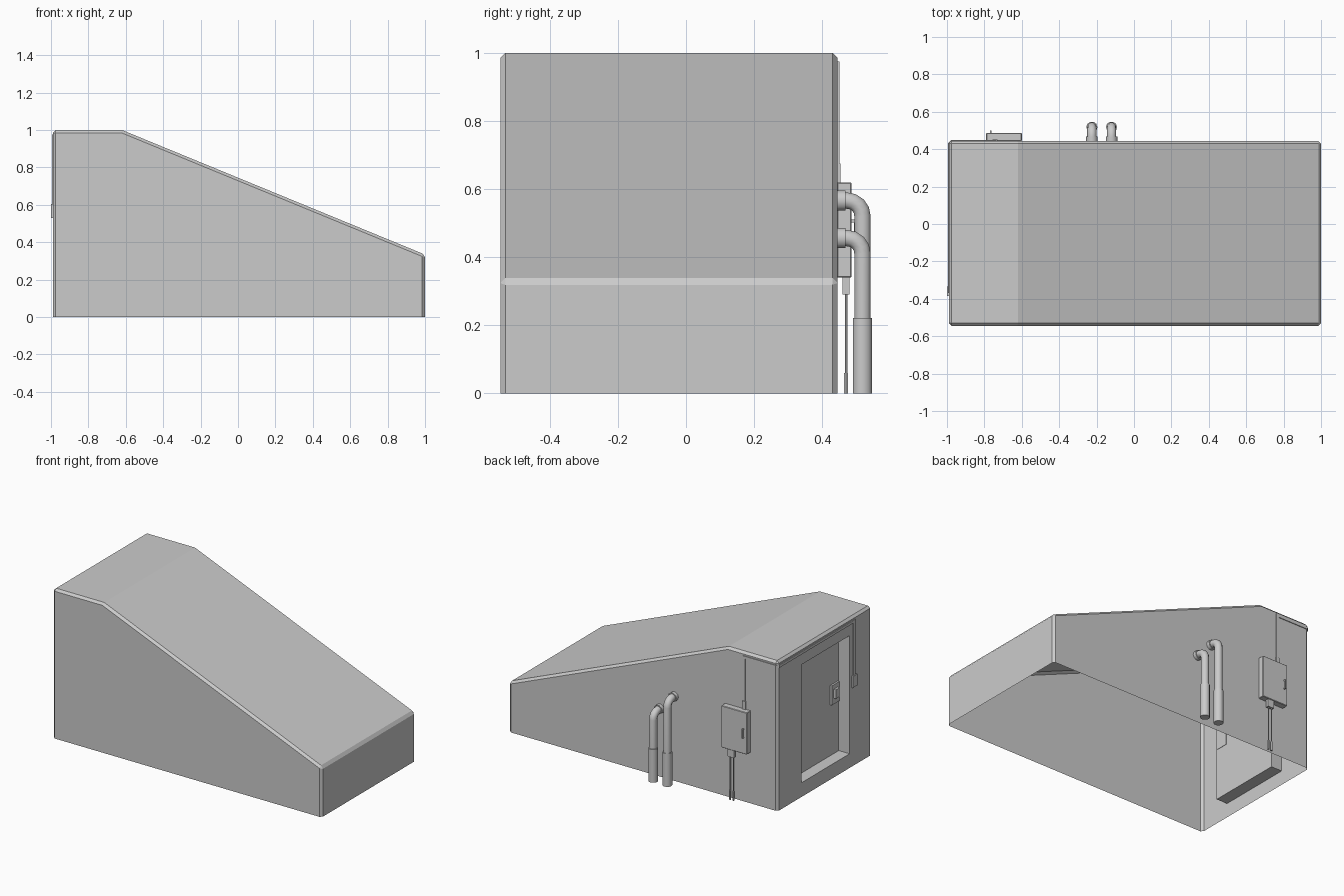
import bpy, bmesh
from math import sin, cos, pi, radians
from mathutils import Vector

if "Cube" in bpy.data.objects:
    bpy.data.objects.remove(bpy.data.objects["Cube"])


def add_mesh(name, bm):
    me = bpy.data.meshes.new(name)
    bm.to_mesh(me)
    bm.free()
    ob = bpy.data.objects.new(name, me)
    bpy.context.collection.objects.link(ob)
    return ob


def prism(pts, axis_vec, bm=None):
    """Extrude a closed outline of 3D points along a vector."""
    bm = bm or bmesh.new()
    a = [bm.verts.new(p) for p in pts]
    b = [bm.verts.new(Vector(p) + Vector(axis_vec)) for p in pts]
    bm.faces.new(a)
    bm.faces.new(b[::-1])
    n = len(pts)
    for i in range(n):
        bm.faces.new((a[i], b[i], b[(i + 1) % n], a[(i + 1) % n]))
    bmesh.ops.recalc_face_normals(bm, faces=bm.faces)
    return bm


def box(name, lo, hi, bevel=0):
    x0, y0, z0 = lo
    x1, y1, z1 = hi
    bm = prism([(x0, y0, z0), (x1, y0, z0), (x1, y1, z0), (x0, y1, z0)], (0, 0, z1 - z0))
    if bevel:
        bmesh.ops.bevel(bm, geom=bm.edges[:], offset=bevel, segments=1, affect='EDGES')
    return add_mesh(name, bm)


def tube(name, pts, r, res=3):
    """Round tube swept along a path."""
    cu = bpy.data.curves.new(name, 'CURVE')
    cu.dimensions = '3D'
    cu.bevel_depth = r
    cu.bevel_resolution = res
    cu.use_fill_caps = True
    sp = cu.splines.new('POLY')
    sp.points.add(len(pts) - 1)
    for p, co in zip(sp.points, pts):
        p.co = (*co, 1)
    ob = bpy.data.objects.new(name, cu)
    bpy.context.collection.objects.link(ob)
    bpy.ops.object.select_all(action='DESELECT')
    bpy.context.view_layer.objects.active = ob
    ob.select_set(True)
    bpy.ops.object.convert(target='MESH')
    bpy.ops.object.shade_smooth_by_angle(angle=radians(40))
    return bpy.context.object


L, R, F, B = -0.99, 1.0, -0.545, 0.445

# Housing: sloped profile with chamfered edges, open underneath
profile = [(L, F, 0), (R, F, 0), (R, F, 0.334), (-0.62, F, 1), (L, F, 1)]
bm = prism(profile, (0, B - F, 0))
sharp = [e for e in bm.edges
         if e.calc_face_angle() > radians(40)
         and not all(v.co.z < 0.001 for v in e.verts)]
bmesh.ops.bevel(bm, geom=sharp, offset=0.015, segments=1, affect='EDGES')
bmesh.ops.delete(bm, geom=[f for f in bm.faces if f.normal.z < -0.9], context='FACES_ONLY')

# Doorway: inset the left wall to the opening, then again to the recessed door
door = next(f for f in bm.faces if f.normal.x < -0.99)
for depth in (0, 0.08):
    bmesh.ops.inset_individual(bm, faces=[door], thickness=0.01)
    mid = door.calc_center_median()
    for v in door.verts:
        v.co = (L + depth,
                -0.315 if v.co.y < mid.y else 0.195,
                0.095 if v.co.z < mid.z else 0.885)
add_mesh("housing", bm)

# Door handle: plate, inner pocket and lever
dx = L + 0.08
box("door_handle_plate", (dx - 0.012, -0.305, 0.435), (dx + 0.002, -0.225, 0.565))
box("door_handle_lever", (dx - 0.028, -0.285, 0.475), (dx - 0.01, -0.245, 0.535))

# Wall switch and flat conduit wrapping round the back left corner
box("wall_switch", (-1.0, -0.385, 0.53), (L + 0.002, -0.335, 0.605))
box("conduit_switch_drop", (-0.995, -0.37, 0.6), (L + 0.002, -0.352, 0.975))
wrap = [(-0.995, -0.37), (-0.995, 0.432), (-0.977, 0.45), (-0.735, 0.45),
        (-0.735, 0.443), (-0.974, 0.443), (-0.988, 0.429), (-0.988, -0.37)]
add_mesh("conduit_wrap", prism([(x, y, 0.957) for x, y in wrap], (0, 0, 0.018)))
box("conduit_box_drop", (-0.753, B - 0.002, 0.61), (-0.735, 0.45, 0.975))
box("conduit_coupling", (-0.757, B - 0.002, 0.61), (-0.731, 0.453, 0.675))

# Electrical cabinet with handle
box("cabinet", (-0.79, B - 0.002, 0.34), (-0.6, 0.486, 0.62), 0.003)
for z in (0.447, 0.502):
    box("cabinet_handle_post", (-0.769, 0.484, z), (-0.761, 0.5, z + 0.008))
box("cabinet_handle_grip", (-0.769, 0.493, 0.447), (-0.761, 0.5, 0.51))

# Cabinet cables with gland and ground sleeves
box("cable_gland", (-0.69, 0.46, 0.29), (-0.645, 0.48, 0.342))
for x in (-0.68, -0.656):
    tube("cable", [(x, 0.47, 0), (x, 0.47, 0.3)], 0.004, 1)
    tube("cable_sleeve", [(x, 0.47, 0), (x, 0.47, 0.06)], 0.007, 1)

# Service pipes: collar at the wall, elbow, drop and thick ground sleeve
py, bend = 0.518, 0.045
for x, z in ((-0.225, 0.566), (-0.12, 0.456)):
    arc = [(x, py - bend + bend * sin(t), z - bend + bend * cos(t))
           for t in (i * pi / 8 for i in range(5))]
    tube("pipe", [(x, B - 0.01, z)] + arc + [(x, py, 0.1)], 0.025)
    tube("pipe_collar", [(x, B - 0.01, z), (x, 0.468, z)], 0.031)
    tube("pipe_sleeve", [(x, py, 0), (x, py, 0.222)], 0.03)
